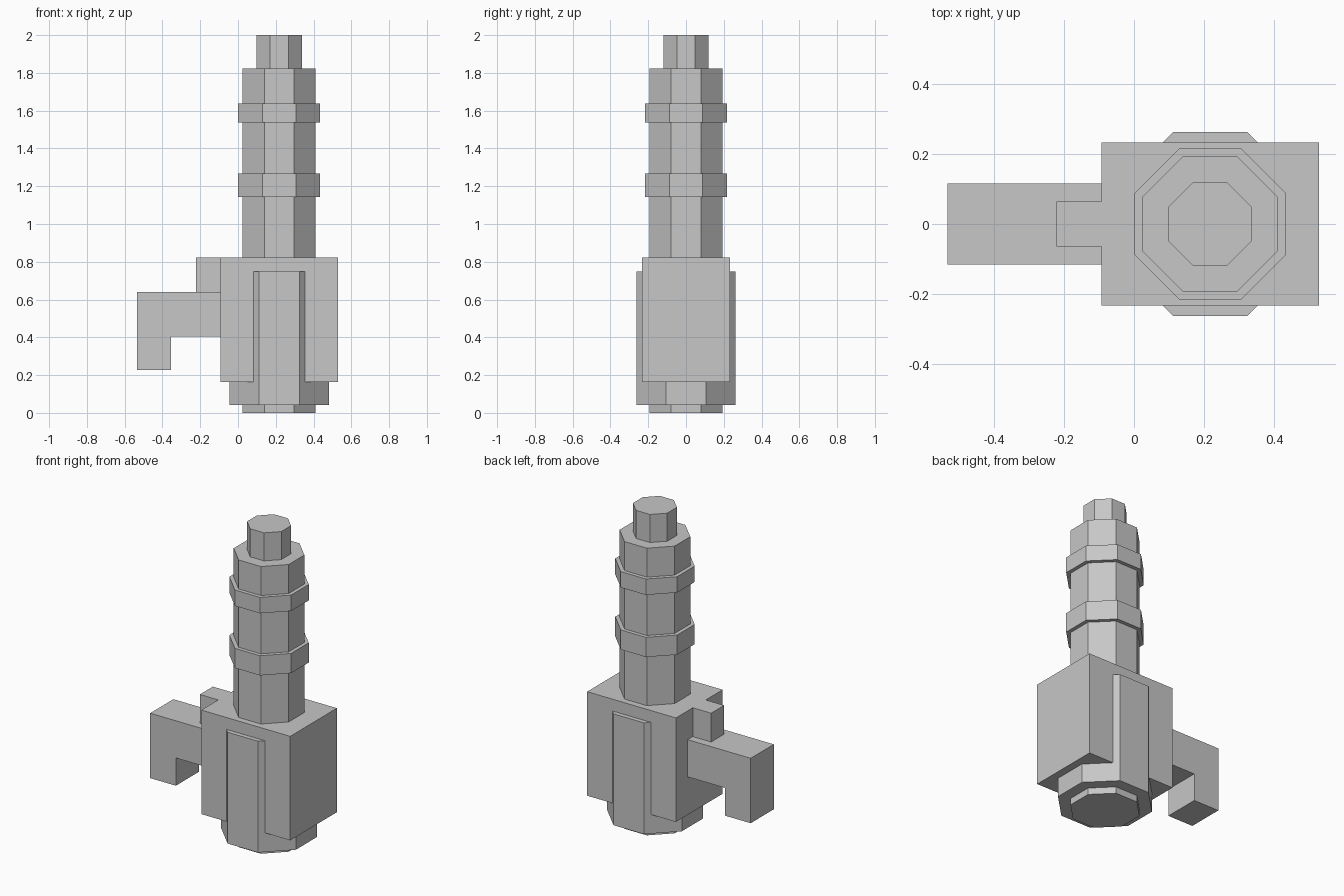
import bpy, bmesh

if "Cube" in bpy.data.objects:
    bpy.data.objects.remove(bpy.data.objects["Cube"])

grey = bpy.data.materials.new("light grey")
grey.diffuse_color = (0.57, 0.57, 0.57, 1)
grey.use_nodes = True
grey.node_tree.nodes["Principled BSDF"].inputs["Base Color"].default_value = grey.diffuse_color

CX = 0.218      # axis of the column
FLAT = 0.406    # half side length relative to the apothem


def prism(name, outline, z0, z1):
    """Extrude a flat outline (x, y) from z0 up to z1."""
    bm = bmesh.new()
    base = bm.faces.new([bm.verts.new((x, y, z0)) for x, y in outline])
    top = bmesh.ops.extrude_face_region(bm, geom=[base])["geom"]
    bmesh.ops.translate(bm, vec=(0, 0, z1 - z0),
                        verts=[v for v in top if isinstance(v, bmesh.types.BMVert)])
    bmesh.ops.recalc_face_normals(bm, faces=bm.faces)
    me = bpy.data.meshes.new(name)
    bm.to_mesh(me)
    bm.free()
    me.materials.append(grey)
    ob = bpy.data.objects.new(name, me)
    bpy.context.collection.objects.link(ob)
    return ob


def octagon(name, r, z0, z1):
    s = r * FLAT
    pts = [(r, -s), (r, s), (s, r), (-s, r), (-r, s), (-r, -s), (-s, -r), (s, -r)]
    return prism(name, [(CX + x, y) for x, y in pts], z0, z1)


# Column, its two rings, the tip and the wide lower drum
octagon("column", 0.193, 0.0, 1.822)
octagon("lower_ring", 0.217, 1.143, 1.268)
octagon("upper_ring", 0.217, 1.537, 1.638)
octagon("tip", 0.12, 1.822, 2.0)
octagon("drum", 0.263, 0.042, 0.748)

# Housing with a small rear tab, one T-shaped top
X0, X1, Y, TX, TY = -0.093, 0.53, 0.234, -0.222, 0.065
prism("housing", [(X0, -Y), (X1, -Y), (X1, Y), (X0, Y)], 0.163, 0.823)
prism("tab", [(TX, -TY), (X0, -TY), (X0, TY), (TX, TY)], 0.64, 0.823)

# Side arm with a downward hook, one L-shaped profile across y
A = 0.116
arm = prism("arm", [(-0.535, 0.228), (-0.355, 0.228), (-0.355, 0.404),
                    (X0, 0.404), (X0, 0.64), (-0.535, 0.64)], -A, A)
for v in arm.data.vertices:
    x, z, y = v.co
    v.co = (x, -y, z)
